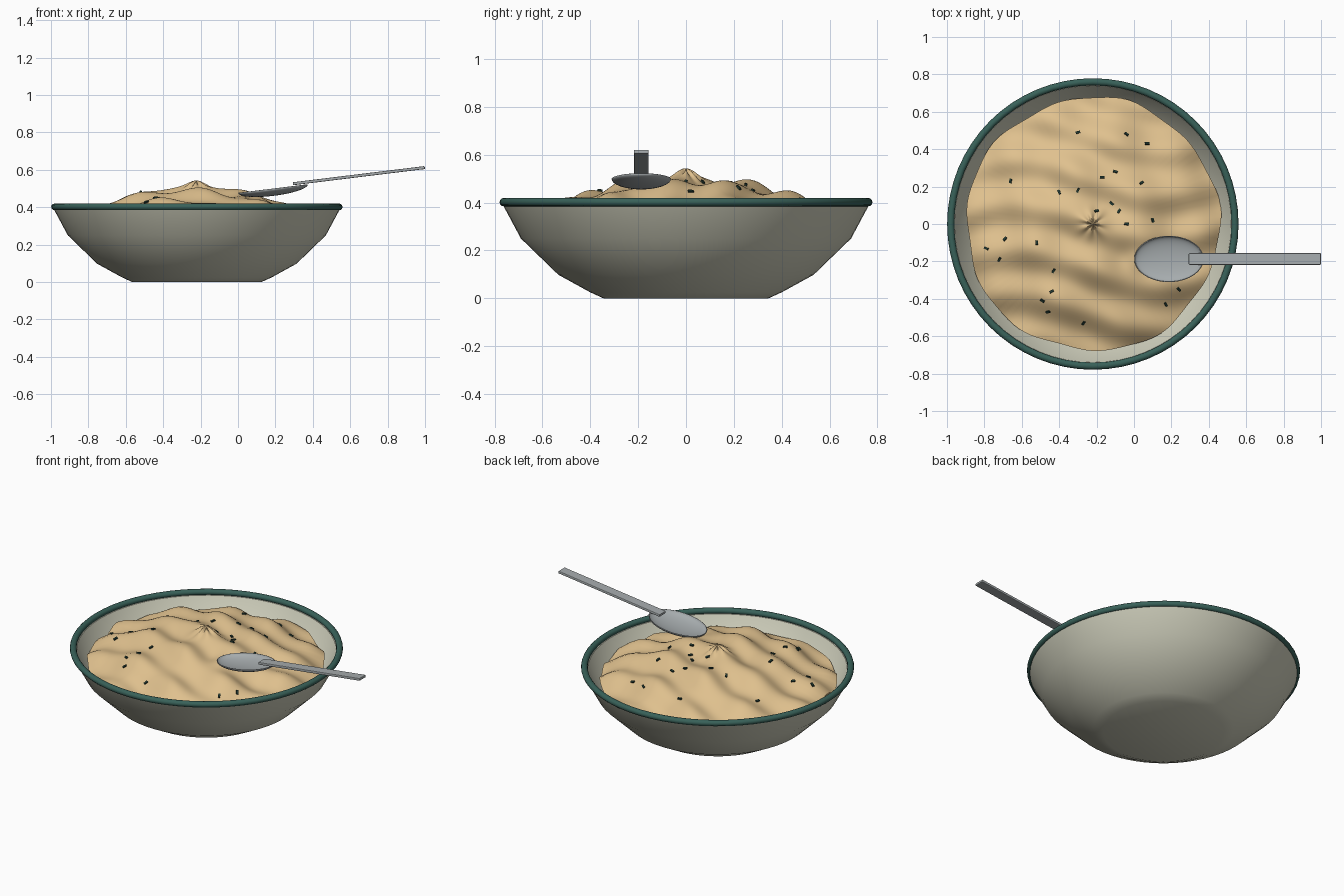
import bpy, bmesh, random
from math import sin, cos, pi, exp, hypot, atan2
from mathutils import Matrix, Vector

if "Cube" in bpy.data.objects:
    bpy.data.objects.remove(bpy.data.objects["Cube"])
random.seed(4)
CX = -0.22          # bowl centre
TILT = 0.122        # spoon slope


def material(name, rgb):
    m = bpy.data.materials.new(name)
    m.use_nodes = True
    m.diffuse_color = (*rgb, 1)
    m.node_tree.nodes["Principled BSDF"].inputs["Base Color"].default_value = (*rgb, 1)
    return m


CERAMIC = material("pale sage ceramic", (0.62, 0.62, 0.50))
GREEN = material("dark green glaze", (0.04, 0.12, 0.10))
FOOD = material("creamy tan", (0.74, 0.53, 0.27))
STEEL = material("spoon grey", (0.38, 0.41, 0.42))
HERB = material("dark herb", (0.015, 0.04, 0.03))


def finish(bm, name, mat, angle=None):
    bmesh.ops.recalc_face_normals(bm, faces=bm.faces)
    mesh = bpy.data.meshes.new(name)
    bm.to_mesh(mesh)
    bm.free()
    obj = bpy.data.objects.new(name, mesh)
    bpy.context.collection.objects.link(obj)
    mesh.materials.append(mat)
    if angle:
        bpy.ops.object.select_all(action="DESELECT")
        obj.select_set(True)
        bpy.context.view_layer.objects.active = obj
        bpy.ops.object.shade_smooth_by_angle(angle=angle)
    return obj


def lathe(name, profile, mat, closed=False, steps=64, angle=0.7):
    bm = bmesh.new()
    verts = [bm.verts.new((r, 0, z)) for r, z in profile]
    pairs = list(zip(verts, verts[1:] + verts[:1])) if closed else list(zip(verts, verts[1:]))
    edges = [bm.edges.new(p) for p in pairs]
    bmesh.ops.spin(bm, geom=verts + edges, cent=(0, 0, 0), axis=(0, 0, 1),
                   angle=2 * pi, steps=steps)
    bmesh.ops.remove_doubles(bm, verts=bm.verts, dist=0.0005)
    bmesh.ops.translate(bm, verts=bm.verts, vec=(CX, 0, 0))
    return finish(bm, name, mat, angle)


# Bowl: outer wall, then inner wall
lathe("bowl", [(0, 0), (0.345, 0), (0.40, 0.025), (0.533, 0.098), (0.69, 0.25),
               (0.765, 0.39), (0.74, 0.39), (0.668, 0.26), (0.515, 0.12),
               (0.38, 0.05), (0, 0.03)], CERAMIC)

# Glazed rim
lathe("rim", [(0.76 + 0.019 * cos(a * pi / 6), 0.402 + 0.018 * sin(a * pi / 6))
              for a in range(12)], GREEN, closed=True, angle=1)


# Mashed filling: dome with rolling ridges and a puckered centre
def food_height(x, y):
    u = x - CX
    r, a = hypot(u, y), atan2(y, u)
    z = 0.325 + 0.168 * (1 - (r / 0.68) ** 2)
    z += 0.017 * sin(26 * y + 2.5 * sin(4 * x + 1) + 1.2)
    z += 0.010 * sin(21 * x + 6 * y + 0.6)
    z += 0.007 * sin(13 * x - 11 * y + 2)
    pucker = exp(-(r / 0.07) ** 2)
    z += pucker * (0.022 + 0.009 * cos(7 * a))
    z += 0.03 * exp(-((x - 0.02) ** 2 + (y + 0.2) ** 2) / 0.004)
    # hollow left under the spoon
    z -= 0.03 * exp(-((x - 0.22) ** 2 + (y + 0.18) ** 2) / 0.016)
    return z


def food_mound(rings=44, sides=112):
    bm = bmesh.new()
    centre = bm.verts.new((CX, 0, food_height(CX, 0)))
    loops = []
    for i in range(1, rings + 2):
        loop = []
        for j in range(sides):
            a = 2 * pi * j / sides
            edge = 0.677 + 0.008 * sin(5 * a + 1) + 0.006 * sin(11 * a)
            r = edge * min(i / rings, 1)
            x, y = CX + r * cos(a), r * sin(a)
            z = food_height(x, y)
            if i > rings:        # skirt tucked down inside the bowl
                x, y, z = CX + 0.64 * cos(a), 0.64 * sin(a), 0.25
            loop.append(bm.verts.new((x, y, z)))
        loops.append(loop)
    for j in range(sides):
        k = (j + 1) % sides
        bm.faces.new((centre, loops[0][j], loops[0][k]))
        for low, high in zip(loops, loops[1:]):
            bm.faces.new((low[j], high[j], high[k], low[k]))
    return finish(bm, "mashed_filling", FOOD, 0.9)


food_mound()

# Chopped herbs lying on the filling
HERBS = [(-.3, .49), (-.04, .48), (.07, .43), (-.66, .23), (-.1, .28), (-.17, .25),
         (-.3, .18), (-.4, .17), (.04, .22), (-.12, .11), (-.2, .07), (-.08, .07),
         (-.04, 0), (.1, .02), (-.69, -.08), (-.79, -.13), (-.72, -.19), (-.52, -.1),
         (-.43, -.25), (-.44, -.36), (-.49, -.41), (-.46, -.47), (-.27, -.53),
         (.24, -.35), (.17, -.43)]
bm = bmesh.new()
for x, y in HERBS:
    d = 0.01
    normal = Vector((food_height(x - d, y) - food_height(x + d, y),
                     food_height(x, y - d) - food_height(x, y + d), 2 * d))
    turn = normal.to_track_quat("Z", "Y").to_matrix().to_4x4()
    place = (Matrix.Translation((x, y, food_height(x, y) + 0.003)) @ turn
             @ Matrix.Rotation(random.uniform(-0.3, 1.7), 4, "Z")
             @ Matrix.Diagonal((0.024, 0.012, 0.010, 1)))
    bmesh.ops.create_cube(bm, size=1, matrix=place)
finish(bm, "herb_pieces", HERB)

# Spoon bowl: shallow half ellipsoid, tipped up towards the handle
bm = bmesh.new()
bmesh.ops.create_uvsphere(bm, u_segments=40, v_segments=20, radius=1)
bmesh.ops.delete(bm, geom=[v for v in bm.verts if v.co.z > 0.01], context="VERTS")
bmesh.ops.transform(bm, verts=bm.verts, matrix=Matrix.Translation((0.187, -0.187, 0.499))
                    @ Matrix.Rotation(-TILT, 4, "Y")
                    @ Matrix.Diagonal((0.187, 0.124, 0.038, 1)))
spoon = finish(bm, "spoon_bowl", STEEL, 0.9)
shell = spoon.modifiers.new("thickness", "SOLIDIFY")
shell.thickness = 0.004

# Spoon handle: flat bar with softened edges
bm = bmesh.new()
bmesh.ops.create_cube(bm, size=1, matrix=Matrix.Translation((0.646, -0.187, 0.569))
                      @ Matrix.Rotation(-TILT, 4, "Y")
                      @ Matrix.Diagonal((0.711, 0.062, 0.016, 1)))
handle = finish(bm, "spoon_handle", STEEL)
soft = handle.modifiers.new("soft_edges", "BEVEL")
soft.width = 0.004
soft.segments = 2
